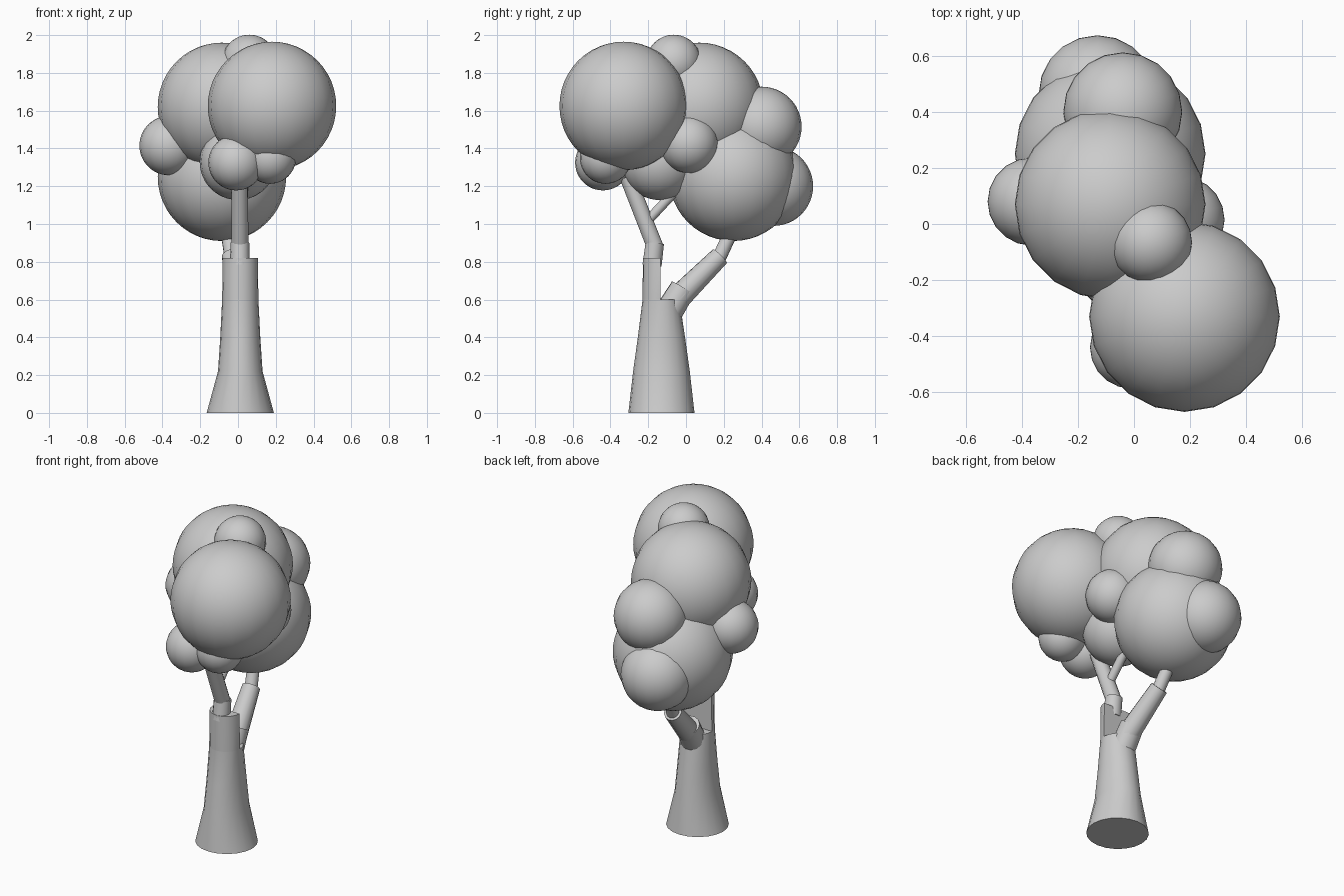
import bpy, bmesh, math
from mathutils import Vector

cube = bpy.data.objects.get("Cube")
if cube:
    bpy.data.objects.remove(cube, do_unlink=True)

# Single plain grey
grey = bpy.data.materials.new("plain_grey")
grey.use_nodes = True
colour = (0.6, 0.6, 0.6, 1)
grey.diffuse_color = colour
grey.node_tree.nodes["Principled BSDF"].inputs["Base Color"].default_value = colour


def finish(bm, name, angle=35):
    bmesh.ops.recalc_face_normals(bm, faces=bm.faces)
    mesh = bpy.data.meshes.new(name)
    bm.to_mesh(mesh)
    bm.free()
    mesh.materials.append(grey)
    obj = bpy.data.objects.new(name, mesh)
    bpy.context.collection.objects.link(obj)
    bpy.ops.object.select_all(action="DESELECT")
    obj.select_set(True)
    bpy.context.view_layer.objects.active = obj
    bpy.ops.object.shade_smooth_by_angle(angle=math.radians(angle))
    return obj


def loft(name, rings):
    """Skin a list of equal-length point rings and cap both ends."""
    bm = bmesh.new()
    loops = [[bm.verts.new(p) for p in ring] for ring in rings]
    n = len(loops[0])
    for low, high in zip(loops, loops[1:]):
        for i in range(n):
            j = (i + 1) % n
            bm.faces.new((low[i], low[j], high[j], high[i]))
    bm.faces.new(loops[0])
    bm.faces.new(loops[-1])
    bmesh.ops.remove_doubles(bm, verts=bm.verts, dist=0.0005)
    return finish(bm, name)


def limb(name, start, end, r_start, r_end, sides=14):
    """Tapered round branch section between two points."""
    start, end = Vector(start), Vector(end)
    turn = (end - start).to_track_quat("Z", "Y")
    rings = []
    for centre, r in ((start, r_start), (end, r_end)):
        rings.append([centre + turn @ Vector((r * math.cos(a), r * math.sin(a), 0))
                      for a in (math.tau * i / sides for i in range(sides))])
    return loft(name, rings)


def leaf_ball(name, centre, radius):
    bm = bmesh.new()
    bmesh.ops.create_uvsphere(bm, u_segments=20, v_segments=24, radius=radius)
    obj = finish(bm, name, 60)
    obj.location = centre
    return obj


# Trunk: flared foot, cut away at the back above the fork
def trunk_ring(z, rx, y_front, y_back, y_cut=1, sides=20):
    cy, ry = (y_front + y_back) / 2, (y_back - y_front) / 2
    angles = [math.tau * i / sides for i in range(sides)]
    return [(0.012 + rx * math.cos(a), min(cy + ry * math.sin(a), y_cut), z)
            for a in angles]


loft("trunk", [
    trunk_ring(0, 0.178, -0.305, 0.045),
    trunk_ring(0.22, 0.118, -0.28, 0.02),
    trunk_ring(0.4, 0.106, -0.255, -0.005),
    trunk_ring(0.6, 0.096, -0.23, -0.035),
    trunk_ring(0.601, 0.096, -0.23, -0.035, -0.135),
    trunk_ring(0.82, 0.093, -0.228, -0.04, -0.135),
])

# Front branch with its collar and twig
limb("front_branch_collar", (0.01, -0.18, 0.78), (0.01, -0.165, 0.9), 0.052, 0.05)
limb("front_branch", (0.01, -0.16, 0.87), (0.01, -0.31, 1.25), 0.045, 0.043)
limb("front_twig", (0.01, -0.21, 1.01), (0.01, -0.07, 1.16), 0.026, 0.026)

# Back branch
limb("back_branch_collar", (0.01, -0.1, 0.52), (0.0, -0.015, 0.66), 0.075, 0.07)
limb("back_branch", (0.01, -0.05, 0.6), (-0.035, 0.18, 0.83), 0.066, 0.052)
limb("back_branch_tip", (-0.03, 0.165, 0.8), (-0.06, 0.25, 0.98), 0.038, 0.036)

# Foliage: three main crowns and the smaller clumps around them
foliage = {
    "front_crown": ((0.18, -0.33, 1.625), 0.34),
    "top_crown": ((-0.085, 0.07, 1.62), 0.34),
    "back_crown": ((-0.085, 0.25, 1.25), 0.34),
    "top_clump": ((0.06, -0.065, 1.855), 0.147),
    "right_clump": ((-0.365, 0.08, 1.415), 0.157),
    "left_clump": ((0.168, 0.015, 1.425), 0.155),
    "middle_clump": ((0.0, -0.14, 1.33), 0.203),
    "front_low_clump": ((-0.01, -0.44, 1.325), 0.147),
    "front_left_clump": ((0.17, -0.425, 1.35), 0.137),
    "back_upper_clump": ((-0.04, 0.4, 1.515), 0.212),
    "back_lower_clump": ((-0.13, 0.463, 1.2), 0.21),
}
for part, (centre, radius) in foliage.items():
    leaf_ball(part, centre, radius)
